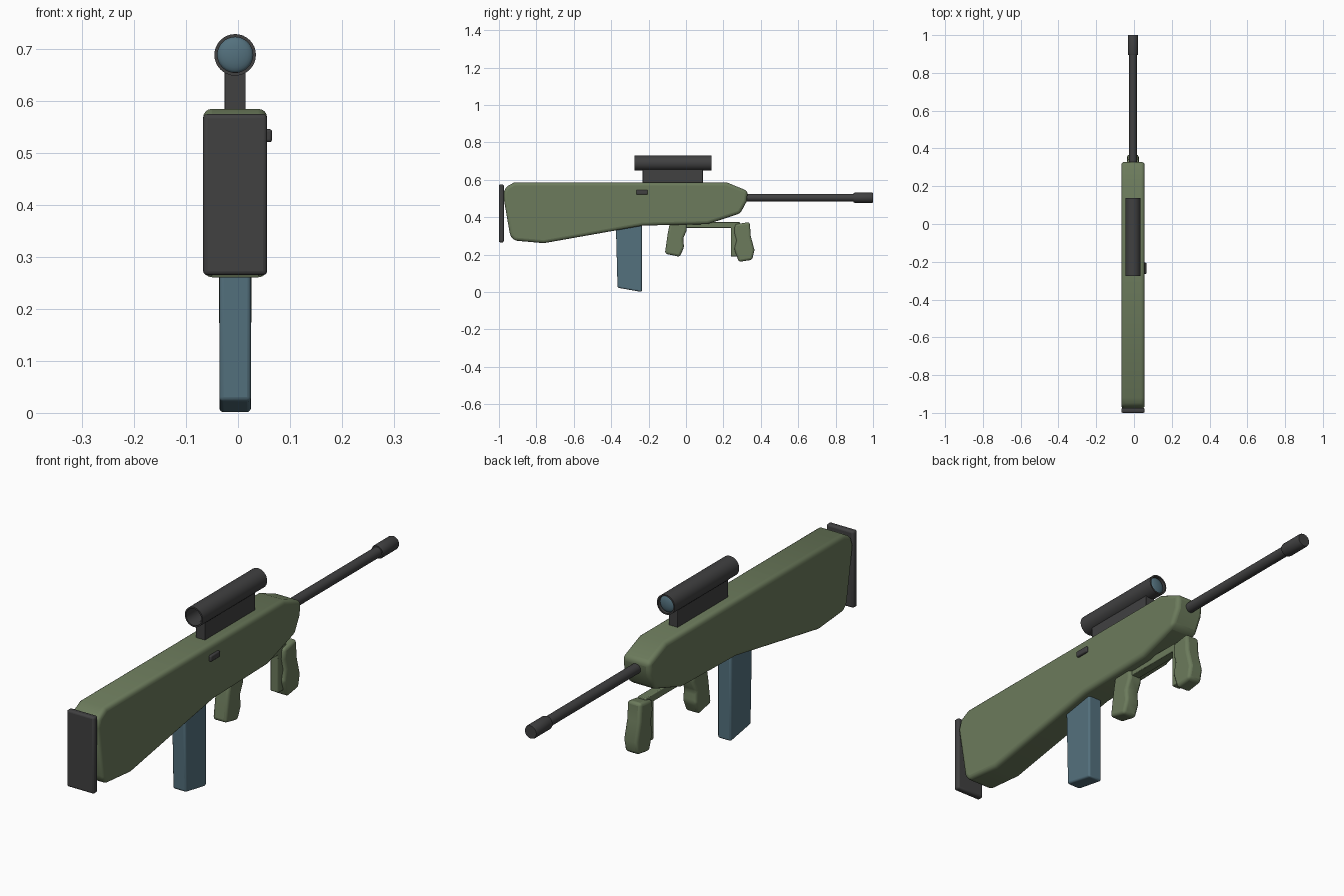
import bpy, bmesh, math

if "Cube" in bpy.data.objects:
    bpy.data.objects.remove(bpy.data.objects["Cube"])

CX = -0.0055  # centre plane of the model (the side knob shifts it off zero)


def material(name, rgb):
    m = bpy.data.materials.new(name)
    m.diffuse_color = (*rgb, 1)
    m.use_nodes = True
    m.node_tree.nodes["Principled BSDF"].inputs["Base Color"].default_value = m.diffuse_color
    return m


GREEN = material("olive_green", (0.150, 0.198, 0.107))
GREY = material("dark_grey", (0.052, 0.052, 0.053))
BLUE = material("slate_blue", (0.088, 0.165, 0.208))


def finish(name, bm, mat, bevel=0.0, segments=3):
    bmesh.ops.remove_doubles(bm, verts=bm.verts, dist=1e-5)
    bmesh.ops.recalc_face_normals(bm, faces=bm.faces)
    me = bpy.data.meshes.new(name)
    bm.to_mesh(me)
    bm.free()
    ob = bpy.data.objects.new(name, me)
    bpy.context.collection.objects.link(ob)
    me.materials.append(mat)
    if bevel:
        mod = ob.modifiers.new("bevel", 'BEVEL')
        mod.width, mod.segments = bevel, segments
        mod.limit_method, mod.angle_limit = 'ANGLE', math.radians(30)
    bpy.ops.object.select_all(action='DESELECT')
    ob.select_set(True)
    bpy.context.view_layer.objects.active = ob
    bpy.ops.object.shade_smooth_by_angle(angle=math.radians(32))
    return ob


def slab(name, outline, x0, x1, mat, bevel=0.0, segments=3):
    """Extrude a (y, z) outline across x."""
    bm = bmesh.new()
    face = bm.faces.new([bm.verts.new((x0, y, z)) for y, z in outline])
    ext = bmesh.ops.extrude_face_region(bm, geom=[face])["geom"]
    for v in ext:
        if isinstance(v, bmesh.types.BMVert):
            v.co.x = x1
    return finish(name, bm, mat, bevel, segments)


def box(name, x0, x1, y0, y1, z0, z1, mat, bevel=0.0):
    return slab(name, [(y0, z0), (y1, z0), (y1, z1), (y0, z1)], x0, x1, mat, bevel)


def lathe(name, profile, z, mat, closed=False, n=32):
    """Spin a (radius, y) profile around a lengthwise axis at height z."""
    bm = bmesh.new()
    rings = []
    for i in range(n):
        a = 2 * math.pi * i / n
        rings.append([bm.verts.new((CX + r * math.cos(a), y, z + r * math.sin(a)))
                      for r, y in profile])
    count = len(profile)
    for i in range(n):
        a, b = rings[i], rings[(i + 1) % n]
        for j in range(count if closed else count - 1):
            k = (j + 1) % count
            bm.faces.new((a[j], a[k], b[k], b[j]))
    return finish(name, bm, mat)


# Stock and receiver in one body
slab("body", [(-0.978, 0.52), (-0.965, 0.56), (-0.92, 0.585), (0.22, 0.585),
              (0.33, 0.54), (0.325, 0.485), (0.29, 0.42), (0.115, 0.363),
              (-0.23, 0.355), (-0.76, 0.261), (-0.918, 0.275), (-0.94, 0.30)],
     CX - 0.0615, CX + 0.0615, GREEN, 0.022, 4)
box("butt_plate", CX - 0.0615, CX + 0.0615, -1.0, -0.974, 0.265, 0.575, GREY, 0.008)
box("side_knob", 0.045, 0.0655, -0.265, -0.205, 0.521, 0.546, GREY, 0.005)

# Barrel with muzzle
lathe("barrel", [(0, 0.30), (0.0205, 0.30), (0.0205, 0.92), (0, 0.92)], 0.504, GREY)
lathe("muzzle", [(0, 0.896), (0.0255, 0.896), (0.0275, 0.903), (0.0275, 0.995),
                 (0.0255, 1.0), (0, 1.0)], 0.504, GREY)

# Scope: mount, hollow tube and two domed lenses
box("scope_mount", CX - 0.02, CX + 0.02, -0.232, 0.09, 0.57, 0.656, GREY, 0.002)
lathe("scope_tube", [(0.040, -0.275), (0.040, 0.137), (0.034, 0.137), (0.034, -0.275)],
      0.689, GREY, closed=True)
for name, y, way in (("rear_lens", -0.16, -1), ("front_lens", 0.122, 1)):
    dome = [(0.0345 * math.cos(t * math.pi / 12), y + way * 0.012 * math.sin(t * math.pi / 12))
            for t in range(7)]
    lathe(name, [(0, y)] + dome, 0.689, BLUE)

# Magazine
slab("magazine", [(-0.376, 0.40), (-0.366, 0.023), (-0.236, 0.0), (-0.236, 0.40)],
     CX - 0.0305, CX + 0.0305, BLUE, 0.008)

# Grips
slab("rear_grip", [(-0.085, 0.375), (-0.098, 0.31), (-0.113, 0.205), (-0.033, 0.188),
                   (-0.010, 0.24), (-0.016, 0.285), (0.004, 0.33), (0.004, 0.375)],
     CX - 0.031, CX + 0.031, GREEN, 0.012)
slab("front_grip", [(0.262, 0.362), (0.341, 0.374), (0.346, 0.30), (0.366, 0.225),
                    (0.354, 0.172), (0.282, 0.161), (0.258, 0.23), (0.270, 0.275),
                    (0.258, 0.32)],
     CX - 0.031, CX + 0.031, GREEN, 0.012)

# Hand guard: rail under the body and a post behind the front grip
slab("hand_guard", [(-0.02, 0.373), (0.29, 0.373), (0.29, 0.19), (0.24, 0.19),
                    (0.24, 0.343), (-0.02, 0.343)],
     CX - 0.018, CX + 0.018, GREEN, 0.003, 2)
